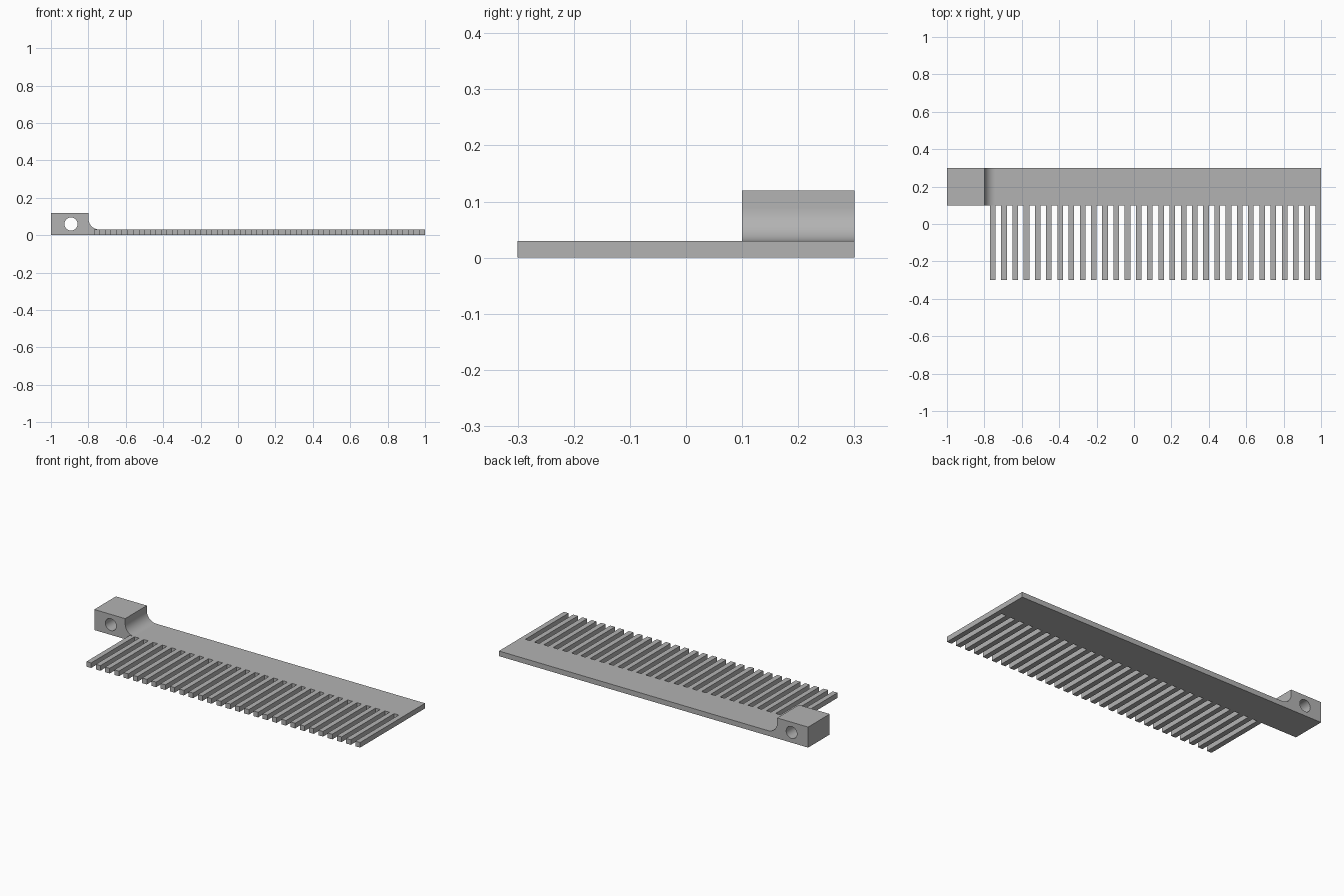
import bpy, bmesh, math
from mathutils import Vector, Matrix

cube = bpy.data.objects.get("Cube")
if cube:
    bpy.data.objects.remove(cube, do_unlink=True)

grey = bpy.data.materials.new("plain grey")
grey.use_nodes = True
colour = (0.45, 0.45, 0.45, 1)
grey.diffuse_color = colour
grey.node_tree.nodes["Principled BSDF"].inputs["Base Color"].default_value = colour

THICK, FRONT, BACK = 0.03, 0.10, 0.30
BLOCK_X, BLOCK_TOP, FILLET = -0.80, 0.12, 0.06
TOOTH, PITCH, COUNT, FIRST_X, TIP = 0.03, 0.06, 30, -0.77, -0.30


def add_object(name, bm):
    bmesh.ops.recalc_face_normals(bm, faces=bm.faces)
    mesh = bpy.data.meshes.new(name)
    bm.to_mesh(mesh)
    bm.free()
    mesh.materials.append(grey)
    obj = bpy.data.objects.new(name, mesh)
    bpy.context.collection.objects.link(obj)
    return obj


def activate(obj):
    bpy.ops.object.select_all(action='DESELECT')
    obj.select_set(True)
    bpy.context.view_layer.objects.active = obj


# Spine and end block: one side profile with a fillet, extruded front to back
profile = [(-1, 0), (1, 0), (1, THICK)]
for i in range(17):
    a = math.pi / 2 * i / 16
    profile.append((BLOCK_X + FILLET * (1 - math.sin(a)),
                    THICK + FILLET * (1 - math.cos(a))))
profile += [(BLOCK_X, BLOCK_TOP), (-1, BLOCK_TOP)]
bm = bmesh.new()
face = bm.faces.new([bm.verts.new((x, FRONT, z)) for x, z in profile])
ext = bmesh.ops.extrude_face_region(bm, geom=[face])
bmesh.ops.translate(bm, vec=(0, BACK - FRONT, 0),
                    verts=[v for v in ext["geom"] if isinstance(v, bmesh.types.BMVert)])
spine = add_object("spine_and_end_block", bm)

# Round hole through the end block
bm = bmesh.new()
bmesh.ops.create_cone(bm, cap_ends=True, segments=48, radius1=0.035, radius2=0.035,
                      depth=0.5, matrix=Matrix.Translation((-0.893, 0.2, 0.06))
                      @ Matrix.Rotation(math.pi / 2, 4, 'X'))
cutter = add_object("hole_cutter", bm)
cutter.hide_render = True
hole = spine.modifiers.new("hole", 'BOOLEAN')
hole.operation, hole.solver, hole.object = 'DIFFERENCE', 'EXACT', cutter
activate(spine)
bpy.ops.object.modifier_apply(modifier=hole.name)
bpy.data.objects.remove(cutter, do_unlink=True)
bpy.ops.object.shade_smooth_by_angle(angle=math.radians(30))

# Teeth: one open-backed bar repeated along the spine
bm = bmesh.new()
size = Vector((TOOTH, FRONT - TIP, THICK))
bmesh.ops.create_cube(bm, size=1)
bmesh.ops.scale(bm, vec=size, verts=bm.verts)
bmesh.ops.translate(bm, vec=Vector((FIRST_X, TIP, 0)) + size / 2, verts=bm.verts)
rear = [f for f in bm.faces if f.calc_center_median().y > FRONT - 0.01]
bmesh.ops.delete(bm, geom=rear, context='FACES_ONLY')
teeth = add_object("teeth", bm)
row = teeth.modifiers.new("row", 'ARRAY')
row.count = COUNT
row.use_relative_offset = False
row.use_constant_offset = True
row.constant_offset_displace = (PITCH, 0, 0)
activate(teeth)
bpy.ops.object.modifier_apply(modifier=row.name)
